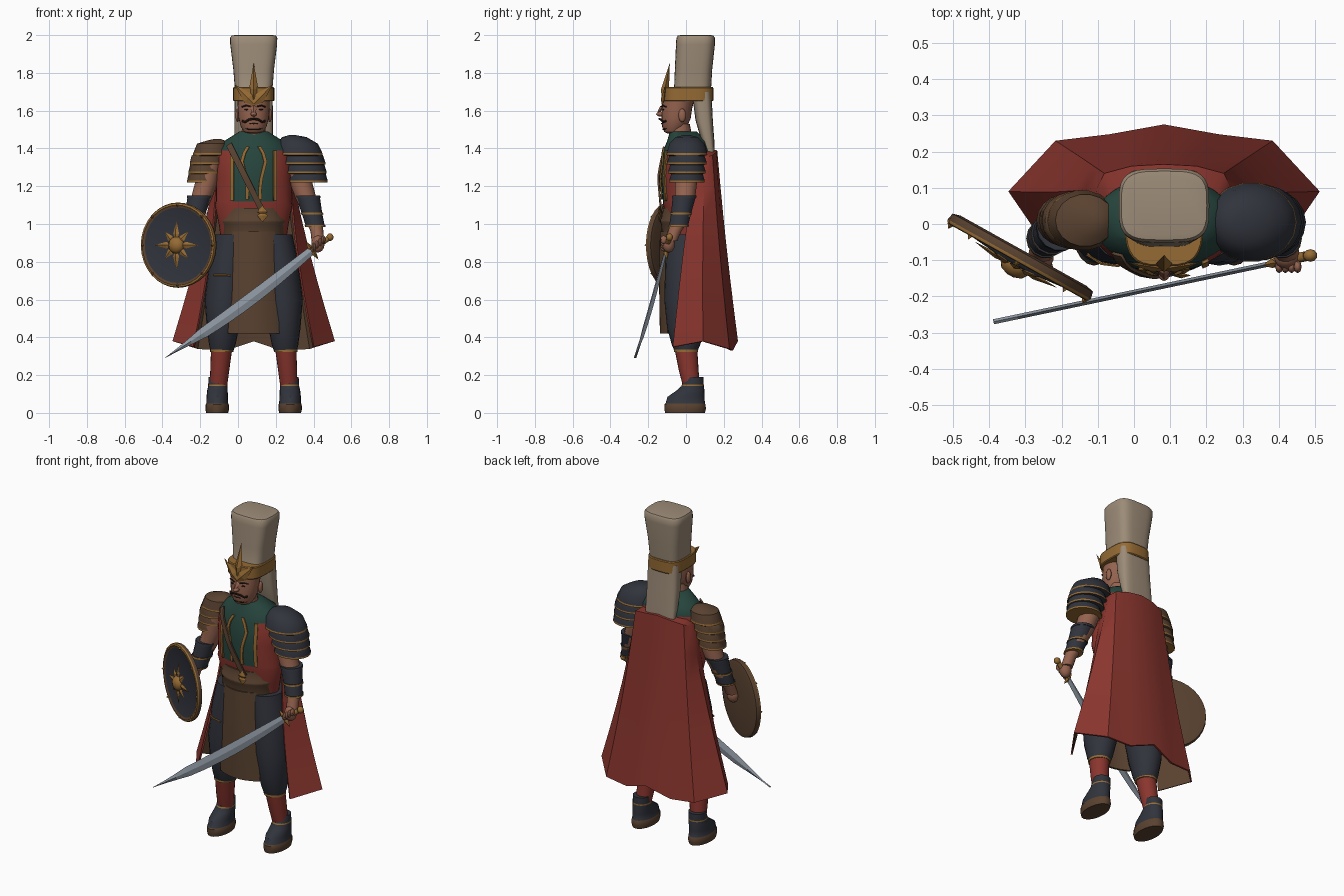
import bpy, bmesh
from math import pi, cos, sin, sqrt, radians, copysign
from mathutils import Vector, Matrix

if "Cube" in bpy.data.objects:
    bpy.data.objects.remove(bpy.data.objects["Cube"])

CX = 0.083  # body centre line


def make_mat(name, r, g, b):
    m = bpy.data.materials.new(name)
    m.use_nodes = True
    m.diffuse_color = (r, g, b, 1)
    m.node_tree.nodes["Principled BSDF"].inputs["Base Color"].default_value = (r, g, b, 1)
    return m


RED = make_mat("red cloth", .255, .036, .027)
NAVY = make_mat("dark navy", .031, .034, .046)
BROWN = make_mat("brown leather", .102, .055, .03)
BEIGE = make_mat("beige felt", .335, .262, .187)
GOLD = make_mat("gold", .30, .145, .034)
SKIN = make_mat("skin", .30, .125, .078)
GREEN = make_mat("green cloth", .02, .06, .048)
STEEL = make_mat("steel", .28, .32, .37)
HAIR = make_mat("dark hair", .026, .013, .009)


def finish(name, bm, mats, smooth=True, closed=True, M=None):
    if closed:
        bmesh.ops.recalc_face_normals(bm, faces=bm.faces)
    if M:
        bm.transform(M)
    bm.edges.index_update()
    rim = [e.index for e in bm.edges if e.is_boundary]
    me = bpy.data.meshes.new(name)
    bm.to_mesh(me)
    bm.free()
    for m in mats:
        me.materials.append(m)
    if smooth:
        me.shade_smooth()
        me.set_sharp_from_angle(angle=radians(38))
    for i in rim:
        me.edges[i].use_edge_sharp = True
    ob = bpy.data.objects.new(name, me)
    bpy.context.collection.objects.link(ob)
    return ob


def bridge(name, rings, mats, idx=None, smooth=True, M=None):
    """Skin a stack of equal point rings and cap both ends."""
    bm = bmesh.new()
    vs = [[bm.verts.new(p) for p in r] for r in rings]
    n = len(rings[0])
    for j in range(len(vs) - 1):
        for i in range(n):
            k = (i + 1) % n
            f = bm.faces.new((vs[j][i], vs[j][k], vs[j + 1][k], vs[j + 1][i]))
            f.material_index = idx[j] if idx else 0
    bm.faces.new(vs[0]).material_index = idx[0] if idx else 0
    bm.faces.new(vs[-1]).material_index = idx[-1] if idx else 0
    return finish(name, bm, mats, smooth, True, M)


def loft(name, rings, mats, idx=None, n=20, e=1.0, M=None):
    """Rings are (x, y, z, rx, ry); e below 1 squares the section."""
    def pw(c):
        return copysign(abs(c) ** e, c)
    pts = [[(x + rx * pw(cos(2 * pi * i / n)), y + ry * pw(sin(2 * pi * i / n)), z)
            for i in range(n)] for x, y, z, rx, ry in rings]
    return bridge(name, pts, mats, idx, True, M)


def tube(name, pts, r, mat, n=6):
    pts = [Vector(p) for p in pts]
    rings = []
    for i, p in enumerate(pts):
        d = (pts[min(i + 1, len(pts) - 1)] - pts[max(i - 1, 0)]).normalized()
        a = d.cross(Vector((0, 1, 0)) if abs(d.y) < .9 else Vector((0, 0, 1))).normalized()
        b = d.cross(a)
        rings.append([p + r * (a * cos(2 * pi * k / n) + b * sin(2 * pi * k / n)) for k in range(n)])
    return bridge(name, rings, [mat])


def leaf(name, a, b, w, t, nrm, mat, M=None):
    """Pointed four-sided spike from a to b."""
    a, b, nrm = Vector(a), Vector(b), Vector(nrm)
    s = (b - a).cross(nrm).normalized()
    rings = [[c + s * w * k, c + nrm * t * k, c - s * w * k, c - nrm * t * k]
             for c, k in ((a, .3), (a.lerp(b, .3), 1), (b, .02))]
    return bridge(name, rings, [mat], smooth=False, M=M)


def ball(name, c, r, mat, seg=14):
    bm = bmesh.new()
    bmesh.ops.create_uvsphere(bm, u_segments=seg, v_segments=seg // 2 + 2, radius=1)
    return finish(name, bm, [mat], M=Matrix.Translation(c) @ Matrix.Diagonal((*r, 1)))


def sheet(name, fn, nu, nv, mats, thick, offset=0):
    bm = bmesh.new()
    vs = [[bm.verts.new(fn(i / nu * 2 - 1, j / nv)) for i in range(nu + 1)] for j in range(nv + 1)]
    for j in range(nv):
        for i in range(nu):
            bm.faces.new((vs[j][i], vs[j][i + 1], vs[j + 1][i + 1], vs[j + 1][i]))
    ob = finish(name, bm, mats, closed=False)
    md = ob.modifiers.new("thickness", 'SOLIDIFY')
    md.thickness, md.offset, md.material_offset = thick, offset, len(mats) - 1


# Torso: green shirt with red vest at the sides and waist
TORSO = [(.93, .01, .175, .1), (1.0, .01, .185, .11), (1.1, 0, .205, .12), (1.12, 0, .2, .122),
         (1.25, 0, .2, .133), (1.39, .005, .195, .125), (1.44, .01, .155, .11), (1.49, -.015, .075, .07)]
torso = loft("torso", [(CX, y, z, rx, ry) for z, y, rx, ry in TORSO], [GREEN, RED], n=32)
for p in torso.data.polygons:
    side = abs(p.center.x - CX) > .108 and p.center.z < 1.4
    p.material_index = int(p.center.z < 1.12 or side)


def chest(dx, z, off=.004):
    """Point on the torso front."""
    for (z0, *a), (z1, *b) in zip(TORSO, TORSO[1:]):
        if z0 <= z <= z1:
            t = (z - z0) / (z1 - z0)
            y, rx, ry = [p + (q - p) * t for p, q in zip(a, b)]
            return Vector((CX + dx, y - ry * sqrt(max(0, 1 - (dx / rx) ** 2)) - off, z))


# Flat gold trims on vest and chest
PATH = [(.03, 1.41), (.05, 1.375), (.062, 1.33), (.05, 1.28), (.04, 1.24), (.033, 1.18), (.035, 1.13)]
for s in (-1, 1):
    sheet("vest_trim", lambda u, v: chest(s * .114 + .009 * u, 1.39 - .265 * v, .007), 2, 8, [GOLD], .008)
    sheet("chest_trim", lambda u, v: chest(s * PATH[round(v * 6)][0] + .0085 * u, PATH[round(v * 6)][1], .007),
          2, 6, [GOLD], .008)


# Strap, belt, buckle and apron
def strap(u, v):
    return chest(-.13 + .18 * v + .013 * u, 1.42 - .36 * v + .009 * u, .016)


sheet("chest_strap", strap, 2, 14, [BROWN], .009)
loft("belt", [(CX, 0, z, .165 + g, .128 + g) for z, g in
              ((.93, 0), (1.0, .004), (1.01, .01), (1.02, .01), (1.03, .003), (1.085, 0))], [BROWN], n=28)
leaf("buckle_upper", (.13, -.142, 1.05), (.13, -.142, 1.095), .028, .008, (0, -1, 0), GOLD)
leaf("buckle_lower", (.13, -.142, 1.06), (.13, -.142, 1.01), .028, .008, (0, -1, 0), GOLD)
sheet("apron", lambda u, v: (CX + u * (.108 + .025 * v), -.132 + .04 * u * u - .004 * sin(pi * v), .96 - .54 * v),
      10, 6, [BROWN], .012)
tube("trouser_cord", [(-.13, -.083, .73), (-.09, -.109, .73), (-.04, -.115, .728)], .005, GOLD)

# Legs and feet
for s, side in ((-1, "right"), (1, "left")):
    def limb(rows):
        return [(CX + s * dx, y, z, rx, ry) for dx, y, z, rx, ry in rows]
    loft(side + "_trouser", limb([(.168, 0, .325, .06, .06), (.166, 0, .36, .07, .075), (.163, 0, .45, .085, .1),
                                  (.152, 0, .6, .108, .115), (.13, .005, .8, .105, .115),
                                  (.105, .01, .945, .1, .112)]), [NAVY])
    loft(side + "_shin", limb([(.187, .03, .13, .045, .043), (.18, .015, .22, .05, .052),
                               (.17, 0, .335, .056, .06)]), [RED])
    loft(side + "_shin_trim", limb([(.169, 0, .322, .062, .064), (.169, 0, .335, .062, .064)]), [GOLD])
    loft(side + "_shoe", limb([(.193, -.005, 0, .058, .105), (.193, -.005, .02, .063, .11),
                               (.193, -.005, .045, .061, .109), (.193, -.004, .05, .058, .104),
                               (.193, 0, .085, .057, .098), (.192, .025, .12, .054, .073),
                               (.19, .035, .142, .051, .059), (.19, .036, .15, .051, .058),
                               (.189, .045, .19, .049, .047)]),
         [BROWN, NAVY, GOLD], [0, 0, 0, 1, 1, 1, 2, 1])

    # Arms, bracers and hands
    loft(side + "_arm", limb([(.215, .01, 1.4, .06, .06), (.25, 0, 1.22, .06, .06), (.275, -.005, 1.14, .056, .055),
                              (.315, -.025, 1.04, .048, .05), (.335, -.06, .96, .034, .036),
                              (.34, -.08, .91, .034, .034)]), [SKIN], n=14)
    br = [(0, .002), (.06, .002), (.06, -.002), (.4, -.002), (.4, .003), (.46, .003), (.46, -.002),
          (.92, .002), (.92, .005), (1, .005)]
    loft(side + "_bracer", limb([(.327 - .042 * t, -.04 + .032 * t, .985 + .165 * t,
                                  .052 + .01 * t + g, .053 + .008 * t + g) for t, g in br]),
         [NAVY, GOLD], [1, 0, 0, 0, 1, 0, 0, 0, 0], n=14)
    ball(side + "_hand", (CX + s * .34, -.092, .895), (.036, .034, .046), SKIN)
    for k in range(4):
        ball(side + "_finger", (CX + s * (.318 + .017 * k), -.118, .878 + .013 * k), (.011, .018, .022), SKIN, 8)

    # Layered shoulder guard
    q = 1 if s > 0 else .76
    xo, yo = (.24, .005) if s > 0 else (.226, .01)
    rows = [(xo - .035, yo, 1.47 - .08 * (1 - q), .02 * q, .02 * q),
            (xo - .025, yo, 1.46 - .08 * (1 - q), .065 * q, .06 * q),
            (xo - .008, yo, 1.425, .108 * q, .095 * q), (xo, yo, 1.375, .124 * q, .108 * q),
            (xo, yo, 1.365, .126 * q, .11 * q)]
    idx = [0, 0, 0, 1]
    for k in range(3):
        z, x = 1.363 - .048 * k, xo + .022 + .012 * k
        w = (.118 - .006 * k) * q
        rows += [(x, yo, z - .002, w * .9, w * .8), (x, yo, z - .037, w, w * .9), (x, yo, z - .047, w, w * .9)]
        idx += [0, 0, 1]
    loft(side + "_shoulder_guard", limb(rows), [NAVY if s > 0 else BROWN, GOLD], idx, n=18)

    # Ears, brows, eyes and moustache
    ball(side + "_ear", (CX + s * .085, -.02, 1.575), (.012, .02, .036), SKIN, 10)
    tube(side + "_brow", [(CX + s * dx, y, z) for dx, y, z in
                          ((.018, -.129, 1.622), (.04, -.123, 1.628), (.062, -.105, 1.62))], .004, HAIR)
    ball(side + "_eye", (CX + s * .038, -.12, 1.606), (.012, .006, .004), HAIR, 8)
    tube(side + "_moustache", [(CX + s * dx, y, z) for dx, y, z in
                               ((0, -.14, 1.557), (.025, -.133, 1.553), (.045, -.121, 1.54), (.06, -.108, 1.545))],
         .006, HAIR)

# Neck and head
loft("neck", [(CX, -.025, 1.42, .07, .065), (CX, -.035, 1.53, .06, .055)], [SKIN])
loft("head", [(CX, y, z, rx, ry) for z, y, rx, ry in
              ((1.48, -.075, .025, .025), (1.487, -.07, .05, .045), (1.515, -.06, .068, .066), (1.56, -.052, .08, .077),
               (1.61, -.048, .084, .08), (1.68, -.035, .086, .085))], [SKIN], n=24)
leaf("nose", (CX, -.115, 1.632), (CX, -.158, 1.578), .02, .012, (0, -.78, .62), SKIN)
ball("nose_tip", (CX, -.136, 1.582), (.017, .022, .013), SKIN, 10)
tube("mouth", [(CX - .022, -.125, 1.533), (CX, -.131, 1.531), (CX + .022, -.125, 1.533)], .003, HAIR)
tube("chin_beard", [(CX + .055 * sin(a), -.068 - .052 * cos(a), 1.502 + .012 * (1 - cos(a)))
                    for a in [k * .3 for k in range(-4, 5)]], .005, HAIR)

# Tall felt hat with hanging back panel and gold band
loft("hat", [(CX, y, z, rx, ry) for z, y, rx, ry in
             ((1.66, .02, .1, .105), (1.72, .035, .1, .098), (1.82, .04, .108, .099), (1.95, .05, .124, .103),
              (1.985, .051, .125, .102), (1.997, .051, .118, .095), (2.0, .051, .1, .08))], [BEIGE], n=32, e=.55)
loft("hat_back_panel", [(CX, y, z, rx, ry) for z, y, rx, ry in
                        ((1.7, .083, .1, .052), (1.55, .096, .102, .046), (1.44, .116, .101, .034),
                         (1.37, .132, .098, .02))], [BEIGE], n=24, e=.6)
loft("hat_band", [(CX, .014, z, .109 + g, .131 + g) for z, g in
                  ((1.65, -.004), (1.655, 0), (1.72, 0), (1.725, -.004))], [GOLD], n=32, e=.62)
leaf("band_plume", (CX, -.122, 1.66), (CX, -.086, 1.85), .024, .022, (0, -.97, -.2), GOLD)
for s in (-1, 1):
    leaf("band_leaf", (CX, -.126, 1.635), (CX + s * .1, -.108, 1.738), .03, .012, (s * .1, -1, 0), GOLD)

# Cape: half sections run from the spine to the front edge (dx, y, z)
CAPE_TOP = [(0, .165, 1.39), (.09, .16, 1.38), (.165, .14, 1.365), (.185, .1, 1.35), (.19, .05, 1.33)]
CAPE_LOW = [(0, .275, .38), (.15, .248, .33), (.3, .23, .34), (.43, .09, .38), (.32, -.07, .35)]


def cape(u, v):
    i = round(u * 4)
    top, low = Vector(CAPE_TOP[abs(i)]), Vector(CAPE_LOW[abs(i)])
    t = v * 7 / 6 - 1 / 6
    if t < 0:  # row tucked in against the back
        return CX + copysign(top.x * .85, i), top.y * .5, top.z + .015
    p = top.lerp(low, t)
    return CX + copysign(1, i) * (p.x - .02 * sin(pi * t) * abs(u)), p.y - .006 * sin(pi * t), p.z


sheet("cape", cape, 8, 7, [RED, BROWN], .01, -1)

# Round shield with star, boss and rim studs
nrm = Vector((-.487, -.874, 0))
M = Matrix.Translation((-.313, -.09, .888)) @ nrm.to_track_quat('Z', 'Y').to_matrix().to_4x4()
loft("shield", [(0, 0, z, r, r) for z, r in
                ((-.012, .02), (-.018, .2), (-.012, .222), (.008, .226), (.016, .222), (.018, .212), (.012, .2),
                 (.03, .02))],
     [BROWN, GOLD, NAVY], [0, 0, 0, 1, 1, 0, 2], n=32, M=M)
loft("shield_boss", [(0, 0, z, r, r) for z, r in
                     ((.01, .046), (.035, .044), (.052, .032), (.06, .01))], [GOLD], M=M)
up = Vector((0, 0, 1))
for k in range(8):
    d = Vector((sin(k * pi / 4), cos(k * pi / 4), 0))
    leaf("star_ray", d * .03 + up * .032, d * (.1 if k % 2 else .13) + up * .026, .018, .008, up, GOLD, M)
    leaf("rim_stud", d * .212 + up * .012, d * .212 + up * .03, .009, .009, d, GOLD, M)

# Curved sword
pommel, tip = Vector((.475, -.089, .922)), Vector((-.388, -.27, .29))
along = (tip - pommel).normalized()
flat = along.cross(Vector((0, 0, 1))).normalized()
edge = flat.cross(along).normalized()
blade = []
for k in range(13):
    t = k / 12
    c = (pommel + along * .1).lerp(tip, t) - edge * .018 * sin(pi * t)
    w = (.022 + .012 * sin(pi * min(1, t * 1.1))) * min(1, (1.005 - t) * 4)
    blade.append([c + edge * w, c + flat * .007, c - edge * w, c - flat * .007])
bridge("sword_blade", blade, [STEEL], smooth=False)
tube("sword_grip", [pommel, pommel + along * .11], .014, GOLD, 10)
ball("sword_pommel", pommel + Vector((.012, .002, .008)), (.02, .018, .02), GOLD, 10)
guard = pommel + along * .105
for s in (-1, 1):
    leaf("sword_guard", guard, guard + edge * s * .06, .014, .014, flat, GOLD)
